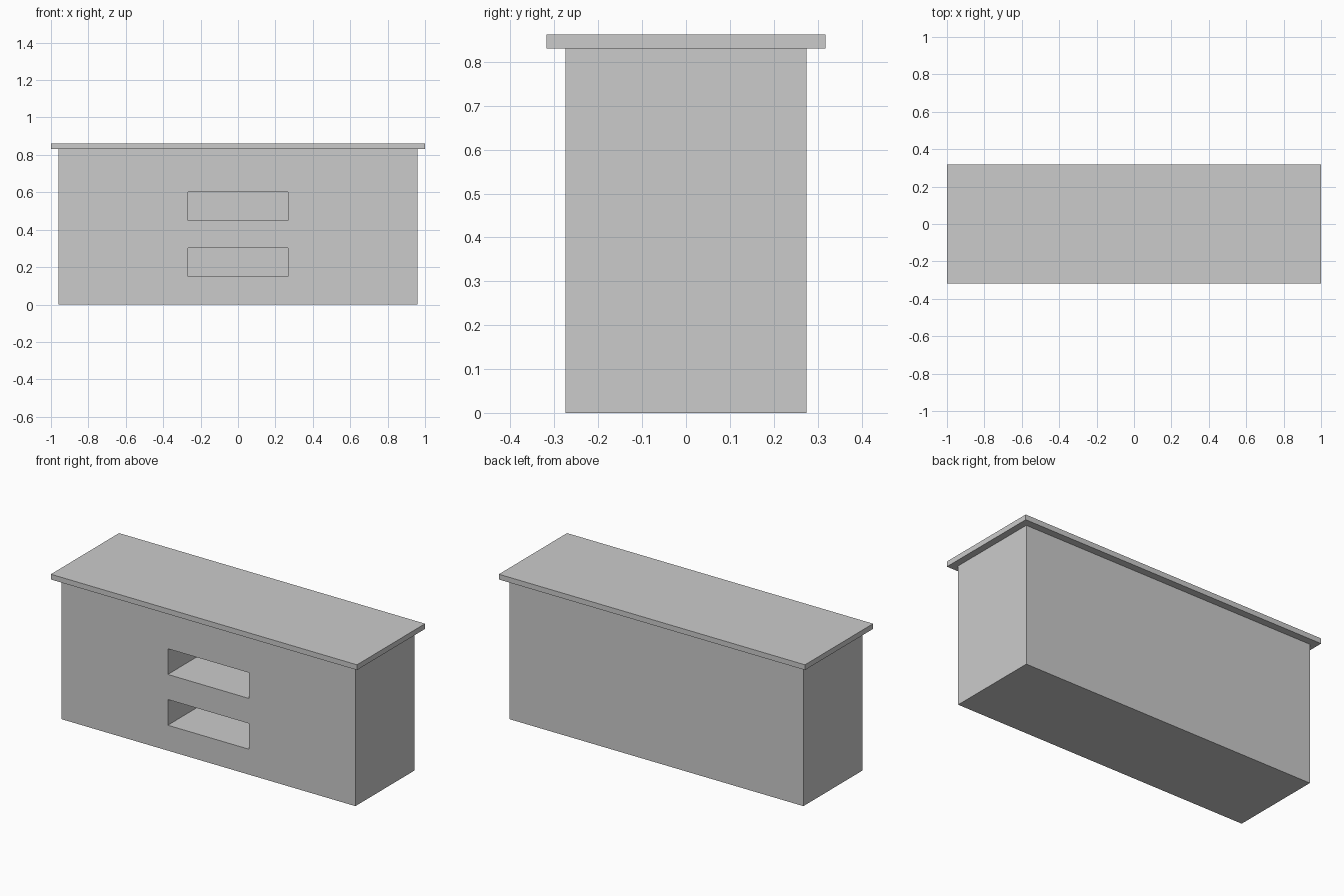
import bpy

if "Cube" in bpy.data.objects:
    bpy.data.objects.remove(bpy.data.objects["Cube"])


def box(name, lo, hi):
    """Axis-aligned box between two corners."""
    size = [b - a for a, b in zip(lo, hi)]
    centre = [(a + b) / 2 for a, b in zip(lo, hi)]
    bpy.ops.mesh.primitive_cube_add(size=1, location=centre)
    obj = bpy.context.object
    obj.name = name
    obj.scale = size
    bpy.ops.object.transform_apply(location=False, rotation=False, scale=True)
    return obj


HALF_W, HALF_D, BODY_H = 0.96, 0.275, 0.831
SLOT_W, SLOT_H, SLOT_DEPTH = 0.266, 0.152, 0.45

# Cabinet body
body = box("counter_body", (-HALF_W, -HALF_D, 0), (HALF_W, HALF_D, BODY_H))

# Two open shelf recesses cut into the front
for name, z in (("lower", 0.15), ("upper", 0.45)):
    cutter = box(name + "_recess_cutter",
                 (-SLOT_W, -HALF_D - 0.1, z),
                 (SLOT_W, -HALF_D + SLOT_DEPTH, z + SLOT_H))
    cutter.hide_render = True
    cutter.hide_viewport = True
    cut = body.modifiers.new(name + "_recess", 'BOOLEAN')
    cut.operation = 'DIFFERENCE'
    cut.solver = 'EXACT'
    cut.object = cutter

# Overhanging countertop
box("countertop", (-1, -0.318, BODY_H), (1, 0.318, 0.862))
